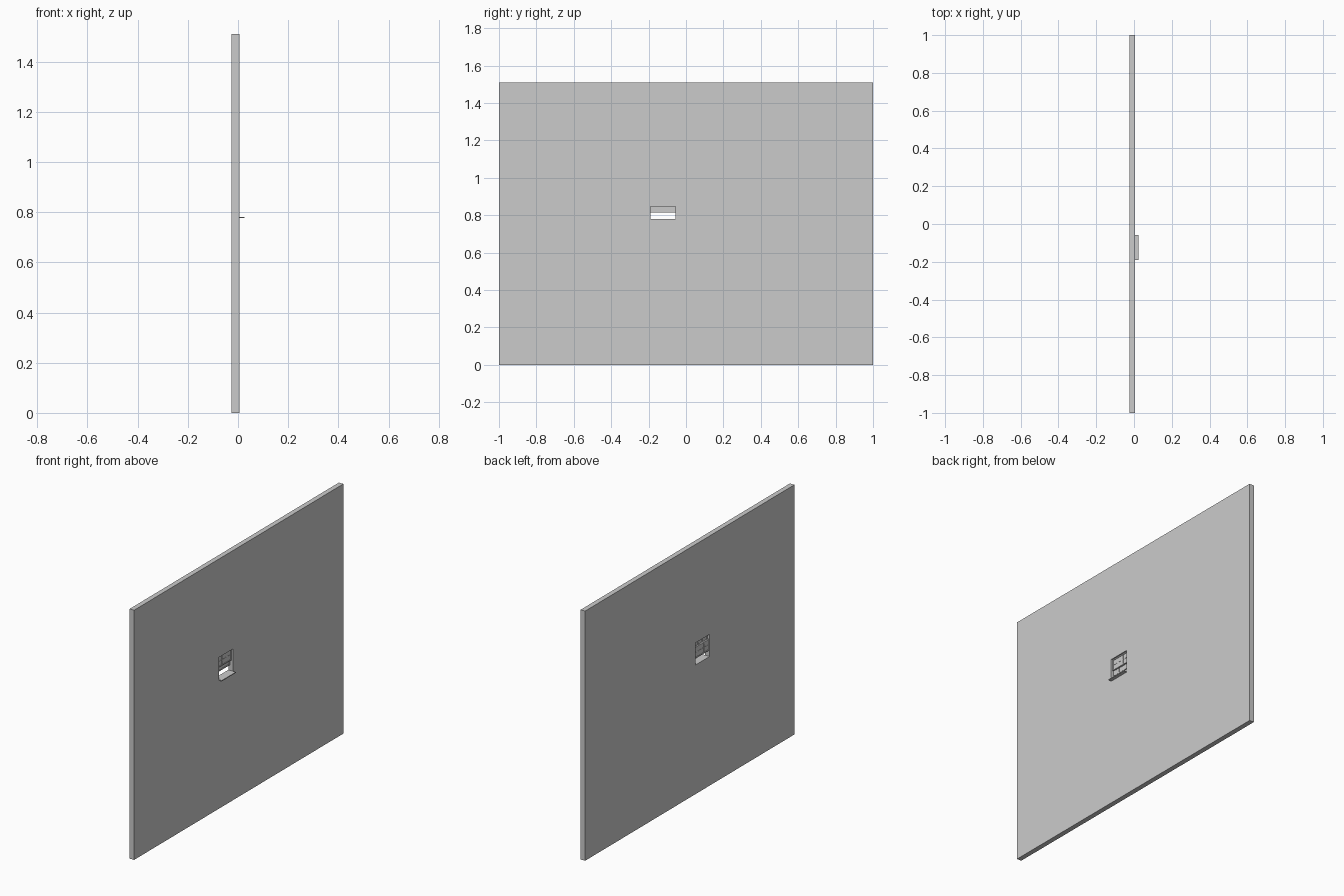
import bpy

if "Cube" in bpy.data.objects:
    bpy.data.objects.remove(bpy.data.objects["Cube"])

Y0, Y1 = -0.19, -0.057      # window opening, left and right
Z0, Z1 = 0.781, 0.915       # window opening, bottom and top


def box(name, lo, hi):
    bpy.ops.mesh.primitive_cube_add(size=1, location=[(a + b) / 2 for a, b in zip(lo, hi)])
    ob = bpy.context.object
    ob.name = name
    ob.scale = [b - a for a, b in zip(lo, hi)]
    bpy.ops.object.transform_apply(location=False, rotation=False, scale=True)
    return ob


# Wall with a real opening cut through it
wall = box("wall", (-0.025, -1, 0), (0.005, 1, 1.51))
cutter = box("opening_cutter", (-0.1, Y0, Z0), (0.1, Y1, Z1))
cutter.hide_render = True
cutter.hide_set(True)
cut = wall.modifiers.new("opening", 'BOOLEAN')
cut.operation = 'DIFFERENCE'
cut.object = cutter
cut.solver = 'EXACT'

# Thin projecting sill
box("window_sill", (0.005, Y0, Z0 - 0.005), (0.025, Y1, Z0))


def sash(name, x, z0, z1, cols, rows):
    """Glazed sash: pane, stiles, rails and glazing bars."""
    y0, y1 = Y0, Y1
    t, d, bar = 0.006, 0.004, 0.003
    box(name + "_pane", (x - 0.0007, y0 + t, z0 + t), (x + 0.0007, y1 - t, z1 - t))
    for side, y in (("left", y0), ("right", y1 - t)):
        box(f"{name}_{side}_stile", (x - d, y, z0), (x + d, y + t, z1))
    for side, z in (("bottom", z0), ("top", z1 - t)):
        box(f"{name}_{side}_rail", (x - d, y0 + t, z), (x + d, y1 - t, z + t))
    for i in range(1, cols):
        y = y0 + (y1 - y0) * i / cols
        box(f"{name}_upright_bar_{i}", (x - 0.002, y - bar / 2, z0 + t),
            (x + 0.002, y + bar / 2, z1 - t))
    for i in range(1, rows):
        z = z0 + (z1 - z0) * i / rows
        box(f"{name}_cross_bar_{i}", (x - 0.002, y0 + t, z - bar / 2),
            (x + 0.002, y1 - t, z + bar / 2))


# Fixed upper sash, and lower sash slid partly open
sash("upper_sash", -0.007, 0.846, Z1, 3, 2)
sash("lower_sash", -0.016, 0.815, 0.884, 3, 2)
